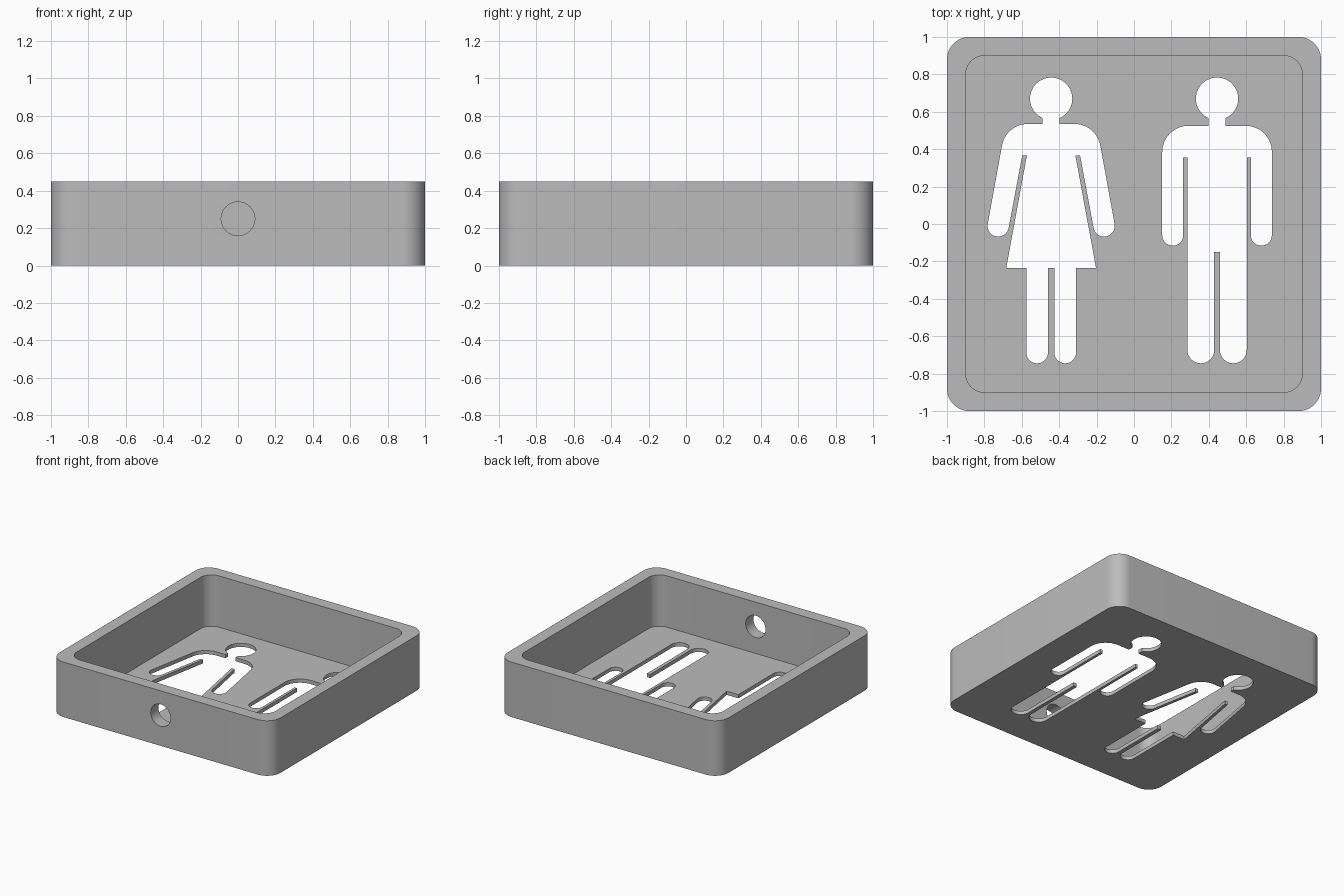
import bpy, bmesh
from math import cos, sin, pi, radians
from mathutils import Matrix

if "Cube" in bpy.data.objects:
    bpy.data.objects.remove(bpy.data.objects["Cube"])

grey = bpy.data.materials.new("plain grey")
grey.use_nodes = True
colour = (0.5, 0.5, 0.5, 1)
grey.diffuse_color = colour
grey.node_tree.nodes["Principled BSDF"].inputs["Base Color"].default_value = colour


def arc(cx, cy, r, start, end, steps=16):
    angles = [radians(start + (end - start) * i / steps) for i in range(steps + 1)]
    return [(cx + r * cos(a), cy + r * sin(a)) for a in angles]


def rounded_square(half, r):
    c = half - r
    pts = []
    for i, (sx, sy) in enumerate([(1, 1), (-1, 1), (-1, -1), (1, -1)]):
        pts += arc(sx * c, sy * c, r, 90 * i, 90 * i + 90, 12)
    return pts


def prism(name, pts, z0, z1, matrix=Matrix()):
    """Extrude a closed outline from z0 to z1."""
    bm = bmesh.new()
    face = bm.faces.new([bm.verts.new((x, y, z0)) for x, y in pts])
    top = bmesh.ops.extrude_face_region(bm, geom=[face])["geom"]
    verts = [v for v in top if isinstance(v, bmesh.types.BMVert)]
    bmesh.ops.translate(bm, verts=verts, vec=(0, 0, z1 - z0))
    bmesh.ops.recalc_face_normals(bm, faces=bm.faces)
    bm.transform(matrix)
    mesh = bpy.data.meshes.new(name)
    bm.to_mesh(mesh)
    bm.free()
    mesh.materials.append(grey)
    ob = bpy.data.objects.new(name, mesh)
    bpy.context.collection.objects.link(ob)
    return ob


def figure(name, x, half):
    """Mirror a half outline, listed from head to crotch, into a cutter."""
    mirrored = [(-px, py) for px, py in reversed(half) if px > 1e-4]
    return prism(name, half + mirrored, -0.1, 0.2, Matrix.Translation((x, 0, 0)))


# Head and neck shared by both figures, from crown to neck
head = arc(0, 0.67, 0.113, 90, -66.5, 28)

# Figure with a dress: neck, sloping arm, skirt, leg
woman = (head + [(0.045, 0.535)]
         + arc(0.125, 0.395, 0.14, 90, 10)
         + arc(0.283, -0.01, 0.057, 10, -170)
         + [(0.155, 0.365), (0.13, 0.365), (0.24, -0.235), (0.133, -0.235)]
         + arc(0.075, -0.687, 0.058, 0, -180)
         + [(0.017, -0.235)])

# Figure with trousers: neck, straight arm, leg
man = (head + [(0.045, 0.525)]
       + arc(0.153, 0.385, 0.14, 90, 0)
       + arc(0.237, -0.06, 0.056, 0, -180)
       + [(0.181, 0.355), (0.159, 0.355)]
       + arc(0.087, -0.673, 0.072, 0, -180)
       + [(0.015, -0.15)])

# Open tray with its cavity, figure cutouts and cable hole
tray = prism("tray", rounded_square(1, 0.12), 0, 0.45)
front_wall = Matrix.Translation((0, -1, 0.25)) @ Matrix.Rotation(pi / 2, 4, "X")
cutters = [
    prism("cavity_cutter", rounded_square(0.9, 0.1), 0.03, 0.6),
    figure("woman_cutter", -0.443, woman),
    figure("man_cutter", 0.444, man),
    prism("hole_cutter", arc(0, 0, 0.09, 0, 360, 40)[:-1], -0.3, 0.3, front_wall),
]

bpy.ops.object.select_all(action="DESELECT")
tray.select_set(True)
bpy.context.view_layer.objects.active = tray
for cutter in cutters:
    cutter.hide_render = True
    mod = tray.modifiers.new(cutter.name, "BOOLEAN")
    mod.operation = "DIFFERENCE"
    mod.solver = "EXACT"
    mod.object = cutter
    bpy.ops.object.modifier_apply(modifier=mod.name)
    bpy.data.objects.remove(cutter)

bpy.ops.object.shade_smooth_by_angle(angle=radians(30))
